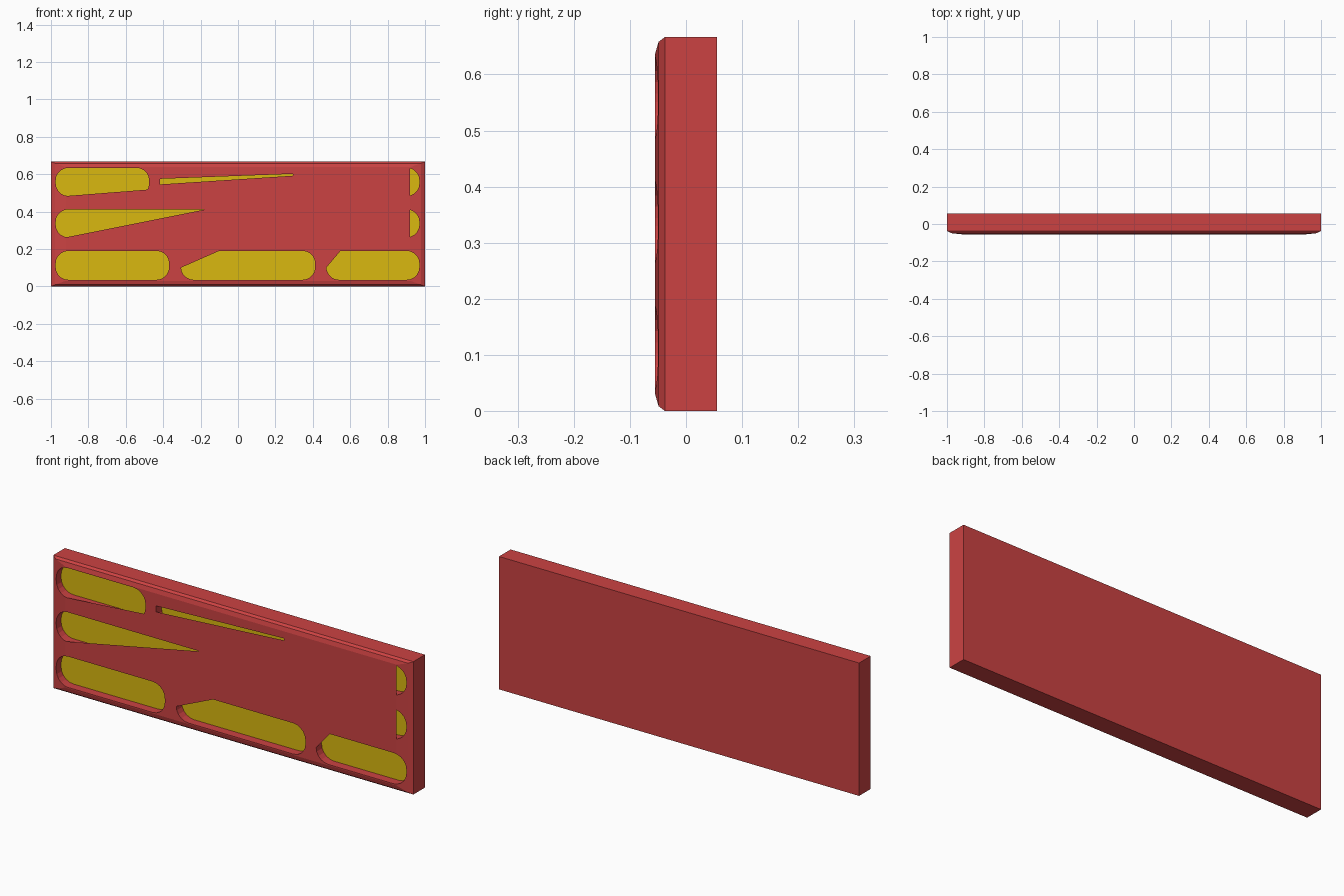
import bpy, bmesh, math
from mathutils import Vector

if "Cube" in bpy.data.objects:
    bpy.data.objects.remove(bpy.data.objects["Cube"])

FRONT, FLOOR, BACK = -0.055, -0.01, 0.055
H = 0.667


def material(name, col):
    m = bpy.data.materials.new(name)
    m.diffuse_color = col
    m.use_nodes = True
    m.node_tree.nodes["Principled BSDF"].inputs["Base Color"].default_value = m.diffuse_color
    return m


red = material("red", (0.60, 0.055, 0.055, 1))
yellow = material("yellow", (0.70, 0.48, 0.005, 1))


def finish(name, bm, mat):
    me = bpy.data.meshes.new(name)
    bm.to_mesh(me)
    bm.free()
    ob = bpy.data.objects.new(name, me)
    bpy.context.collection.objects.link(ob)
    me.materials.append(mat)
    return ob


def outline(bm, brick, y, r=0.068, n=5):
    """Rounded rectangle face, looking towards -y."""
    x0, x1, z0, z1 = brick
    vs = []
    for cx, cz, a0 in ((x1 - r, z1 - r, 0), (x0 + r, z1 - r, 90),
                       (x0 + r, z0 + r, 180), (x1 - r, z0 + r, 270)):
        for i in range(n + 1):
            a = math.radians(a0 + 90 * i / n)
            vs.append(bm.verts.new((cx + r * math.cos(a), y, cz + r * math.sin(a))))
    f = bm.faces.new(vs)
    f.normal_update()
    if f.normal.y > 0:
        f.normal_flip()
    return f


# Brick-shaped pockets: x0, x1, z0, z1
low, mid, top = (0.035, 0.19), (0.262, 0.412), (0.483, 0.634)
bricks = {
    "low_left": (-0.975, -0.368, *low),
    "low_mid": (-0.305, 0.413, *low),
    "low_right": (0.472, 0.97, *low),
    "mid_left": (-0.975, -0.12, *mid),
    "mid_right": (0.62, 0.97, *mid),
    "top_left": (-0.975, -0.475, *top),
    "top_mid": (-0.418, 0.36, *top),
    "top_right": (0.42, 0.97, *top),
}

# Slab with a stepped front bevel: y, x inset, z inset
bm = bmesh.new()
rings = []
for y, ix, iz in ((BACK, 0, 0), (-0.037, 0, 0), (-0.049, 0.022, 0.009), (FRONT, 0.08, 0.03)):
    rings.append([bm.verts.new((x, y, z)) for x, z in (
        (-1 + ix, iz), (1 - ix, iz), (1 - ix, H - iz), (-1 + ix, H - iz))])
bm.faces.new(rings[0])
bm.faces.new(rings[-1])
for a, b in zip(rings, rings[1:]):
    for i in range(4):
        j = (i + 1) % 4
        bm.faces.new((a[i], a[j], b[j], b[i]))
bmesh.ops.recalc_face_normals(bm, faces=bm.faces)
slab = finish("slab", bm, red)

# Cutter for the pockets
bm = bmesh.new()
for b in bricks.values():
    f = outline(bm, b, -0.1)
    ext = bmesh.ops.extrude_face_region(bm, geom=[f], use_keep_orig=True)
    for v in ext["geom"]:
        if isinstance(v, bmesh.types.BMVert):
            v.co.y = FLOOR
bmesh.ops.recalc_face_normals(bm, faces=bm.faces)
cutter = finish("pocket_cutter", bm, red)
cutter.hide_render = True
mod = slab.modifiers.new("pockets", "BOOLEAN")
mod.operation, mod.solver, mod.object = "DIFFERENCE", "EXACT", cutter
bpy.context.view_layer.objects.active = slab
bpy.ops.object.modifier_apply(modifier=mod.name)
bpy.data.objects.remove(cutter)

# Yellow pocket floors
bm = bmesh.new()
for b in bricks.values():
    outline(bm, b, FLOOR - 0.001)
finish("pocket_floors", bm, yellow)

# Thin red covers closing part of a pocket: kept on the left of p -> q
covers = [
    ("top_left", (-0.475, 0.518), (-0.92, 0.483)),
    ("top_mid", (-0.418, 0.575), (0.30, 0.602)),
    ("top_mid", (0.30, 0.592), (-0.418, 0.545)),
    ("top_mid", (0.295, 0.7), (0.295, 0.4)),
    ("top_right", (0.92, 0.4), (0.92, 0.7)),
    ("mid_left", (-0.18, 0.410), (-0.92, 0.262)),
    ("mid_left", (-0.18, 0.5), (-0.18, 0.2)),
    ("mid_right", (0.92, 0.2), (0.92, 0.5)),
    ("low_mid", (-0.305, 0.10), (-0.10, 0.19)),
    ("low_right", (0.472, 0.10), (0.548, 0.19)),
]
whole = bmesh.new()
for key, p, q in covers:
    bm = bmesh.new()
    outline(bm, bricks[key], FRONT)
    left = Vector((p[1] - q[1], 0, q[0] - p[0]))
    bmesh.ops.bisect_plane(bm, geom=bm.verts[:] + bm.edges[:] + bm.faces[:],
                           plane_co=(p[0], FRONT, p[1]), plane_no=left, clear_inner=True)
    for f in bm.faces:
        whole.faces.new([whole.verts.new(v.co) for v in f.verts])
    bm.free()
finish("pocket_covers", whole, red)
